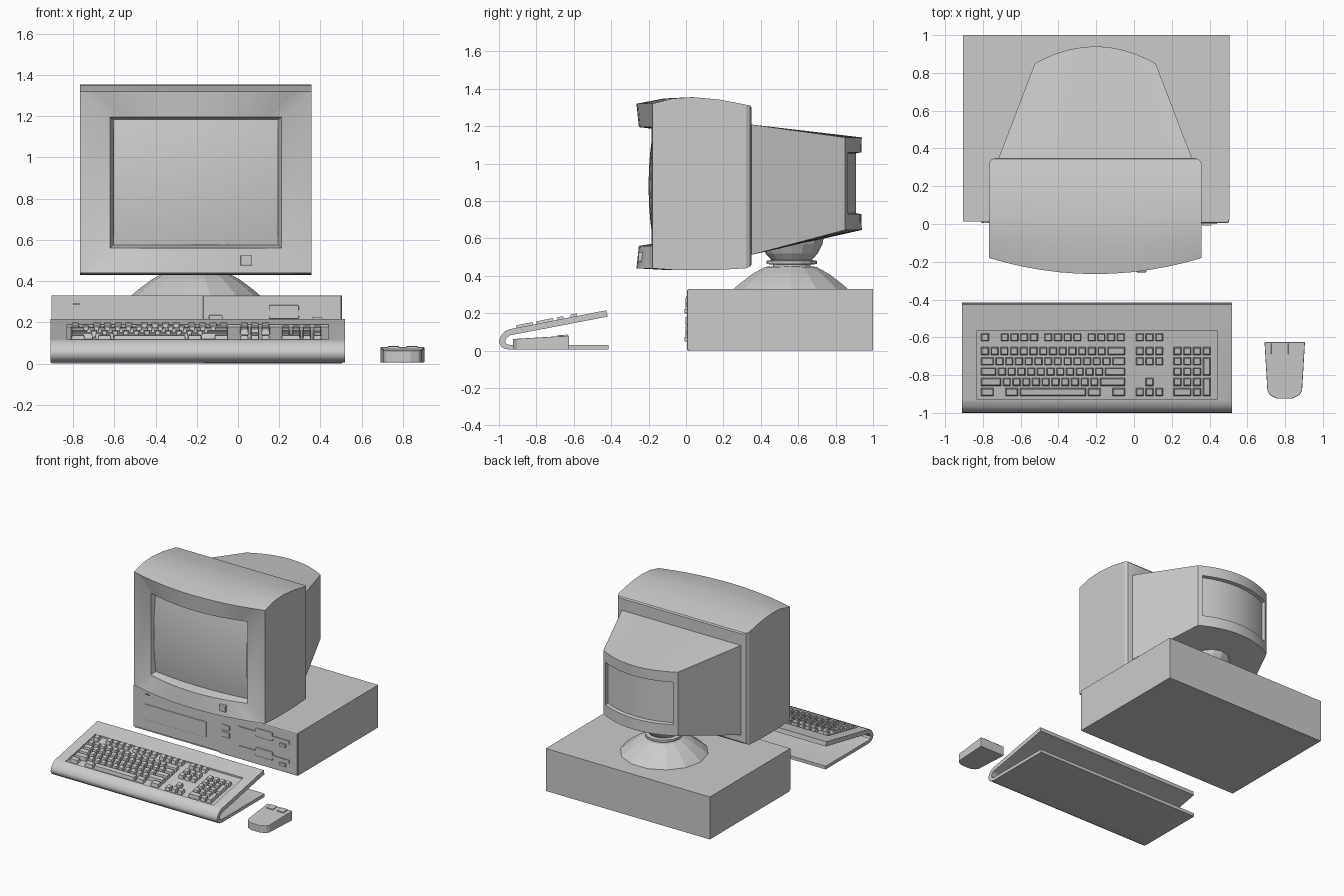
import bpy, bmesh, math

if "Cube" in bpy.data.objects:
    bpy.data.objects.remove(bpy.data.objects["Cube"])

CX = -0.205          # centre line of the computer
N = 12               # columns across curved monitor faces


def finish(name, bm, smooth=None, bevel=0):
    bmesh.ops.recalc_face_normals(bm, faces=bm.faces)
    me = bpy.data.meshes.new(name)
    bm.to_mesh(me)
    bm.free()
    ob = bpy.data.objects.new(name, me)
    bpy.context.collection.objects.link(ob)
    if bevel:
        m = ob.modifiers.new("bevel", 'BEVEL')
        m.width, m.segments, m.limit_method = bevel, 2, 'ANGLE'
    if smooth:
        bpy.ops.object.select_all(action='DESELECT')
        ob.select_set(True)
        bpy.context.view_layer.objects.active = ob
        bpy.ops.object.shade_smooth_by_angle(angle=math.radians(smooth))
    return ob


def block(bm, x0, x1, y0, y1, z0, z1, inset=0, zf=lambda y: 0):
    """Box whose top may be inset and whose height follows zf(y)."""
    rings = []
    for z, i in ((z0, 0), (z1, inset)):
        rings.append([bm.verts.new((x, y, z + zf(y))) for x, y in
                      ((x0 + i, y0 + i), (x1 - i, y0 + i), (x1 - i, y1 - i), (x0 + i, y1 - i))])
    a, b = rings
    bm.faces.new(a[::-1])
    bm.faces.new(b)
    for k in range(4):
        bm.faces.new((a[k], a[k - 3], b[k - 3], b[k]))


def boxes(name, specs, bevel=0):
    bm = bmesh.new()
    for s in specs:
        block(bm, *s)
    return finish(name, bm, bevel=bevel)


def lofted(name, specs, cap_front):
    """Skin over rings (half width, bottom z, top z, y at centre, y at edges)."""
    bm = bmesh.new()
    rings = []
    for hw, zb, zt, yc, ye in specs:
        us = [2 * i / N - 1 for i in range(N + 1)]
        row = lambda z, seq: [bm.verts.new((CX + hw * u, yc + (ye - yc) * u * u, z)) for u in seq]
        rings.append(row(zt, us) + row(zb, us[::-1]))
    m = 2 * (N + 1)
    for a, b in zip(rings, rings[1:]):
        for k in range(m):
            bm.faces.new((a[k], a[(k + 1) % m], b[(k + 1) % m], b[k]))
    for r in (rings[0], rings[-1]) if cap_front else rings[:1]:
        for k in range(N):
            bm.faces.new((r[k], r[k + 1], r[m - 2 - k], r[m - 1 - k]))
    return finish(name, bm, 25)


def prism_x(name, pts, x0, x1, smooth):
    bm = bmesh.new()
    f = bm.faces.new([bm.verts.new((x0, y, z)) for y, z in pts])
    ext = bmesh.ops.extrude_face_region(bm, geom=[f])
    bmesh.ops.translate(bm, vec=(x1 - x0, 0, 0),
                        verts=[v for v in ext['geom'] if isinstance(v, bmesh.types.BMVert)])
    return finish(name, bm, smooth)


def turned(name, profile, y, seg):
    bm = bmesh.new()
    vs = [bm.verts.new((CX + r, y, z)) for r, z in profile]
    es = [bm.edges.new(p) for p in zip(vs, vs[1:])]
    bmesh.ops.spin(bm, geom=vs + es, cent=(CX, y, 0), axis=(0, 0, 1),
                   angle=2 * math.pi, steps=seg)
    bmesh.ops.remove_doubles(bm, verts=bm.verts, dist=1e-4)
    return finish(name, bm)


# System case with front bezel halves
boxes("case_body", [(-0.905, 0.505, 0.02, 1.0, 0.0, 0.33)])
boxes("case_bezel_left", [(-0.905, -0.17, 0.012, 0.03, 0.012, 0.33)])
boxes("case_bezel_right", [(-0.17, 0.503, 0.006, 0.03, 0.0, 0.33)], 0.008)
boxes("bezel_strip", [(-0.80, -0.77, 0.004, 0.02, 0.285, 0.293)])

# Blank drive cover framed on the left bezel
boxes("drive_cover", [(-0.81, -0.28, 0.006, 0.02, 0.09, 0.21)], 0.004)

# Case buttons and two disk drives
boxes("case_buttons", [(-0.14, -0.075, -0.004, 0.02, z, z + 0.04) for z in (0.195, 0.14)], 0.004)
for i, z in enumerate((0.245, 0.095)):
    boxes(f"disk_slot_{i}", [(0.005, 0.44, -0.001, 0.02, z - 0.012, z + 0.012)])
    boxes(f"disk_grip_{i}", [(0.15, 0.295, -0.004, 0.02, z - 0.028, z + 0.038)], 0.005)
    boxes(f"disk_eject_{i}", [(0.36, 0.41, -0.008, 0.02, z - 0.045, z - 0.022)])

# Swivel stand
turned("stand_dome", [(0.315, 0.328), (0.275, 0.362), (0.21, 0.41), (0.14, 0.448), (0, 0.455)], 0.56, 14)
turned("stand_collar", [(0.10, 0.44), (0.10, 0.46), (0.135, 0.463), (0.135, 0.48), (0.10, 0.485)], 0.565, 16)
turned("stand_ball", [(0.10, 0.475), (0.14, 0.52), (0.165, 0.57), (0.172, 0.61), (0.15, 0.64), (0, 0.65)], 0.565, 16)

# Monitor front shell, including the mitred screen surround
lofted("monitor_shell", [
    (0.525, 0.46, 1.30, 0.35, 0.35), (0.55, 0.45, 1.31, 0.343, 0.343),
    (0.5625, 0.44, 1.315, 0.32, 0.32), (0.5625, 0.432, 1.342, 0.18, 0.18),
    (0.5625, 0.43, 1.355, 0.03, 0.04), (0.5625, 0.432, 1.348, -0.12, -0.07),
    (0.5625, 0.44, 1.32, -0.265, -0.18), (0.415, 0.56, 1.195, -0.252, -0.185),
    (0.395, 0.58, 1.18, -0.13, -0.13)], False)

# Monitor rear housing with recessed curved back panel
lofted("monitor_rear", [
    (0.515, 0.51, 1.21, 0.34, 0.34), (0.32, 0.645, 1.14, 0.94, 0.85),
    (0.29, 0.73, 1.06, 0.937, 0.866), (0.285, 0.735, 1.055, 0.91, 0.843)], True)

# Bulging screen glass
bm = bmesh.new()
bmesh.ops.create_grid(bm, x_segments=12, y_segments=10, size=1)
for v in bm.verts:
    u, w = v.co.x, v.co.y
    v.co = (CX + 0.4 * u, -0.2 + 0.03 * u * u + 0.025 * w * w, 0.88 + 0.305 * w)
finish("screen", bm, 30)

boxes("monitor_button", [(0.012, 0.066, -0.256, -0.21, 0.475, 0.525)], 0.005)

# Keyboard: a slab folded back under itself
keyboard = prism_x("keyboard_body", [
    (-0.425, 0.216), (-0.94, 0.115), (-0.965, 0.105), (-0.985, 0.086), (-0.998, 0.062), (-1.0, 0.045),
    (-0.99, 0.024), (-0.97, 0.01), (-0.94, 0.005), (-0.415, 0.005), (-0.415, 0.03), (-0.94, 0.03),
    (-0.96, 0.036), (-0.967, 0.05), (-0.96, 0.068), (-0.94, 0.082), (-0.418, 0.182)], -0.91, 0.52, 35)


def slope(y):
    return 0.115 + 0.196 * (y + 0.94)


# Sunken key tray
bm = bmesh.new()
block(bm, -0.83, 0.44, -0.93, -0.565, -0.012, 0.05, 0, slope)
cutter = finish("tray_cutter", bm)
cutter.hide_render = True
mod = keyboard.modifiers.new("tray", 'BOOLEAN')
mod.operation, mod.object, mod.solver = 'DIFFERENCE', cutter, 'EXACT'
bpy.context.view_layer.objects.active = keyboard
bpy.ops.object.modifier_apply(modifier="tray")
bpy.data.objects.remove(cutter)

# Keys
bm = bmesh.new()
P = 0.0515
ROWS = (-0.60, -0.673, -0.727, -0.782, -0.836, -0.89)


def key(x, y, w=1.0, h=1.0):
    block(bm, x + 0.005, x + w * P - 0.005, y - 0.021 - (h - 1) * 0.054, y + 0.021,
          -0.014, 0.014, 0.005, slope)


layout = ([1] * 13 + [2], [1.5] + [1] * 12 + [1.5], [1.75] + [1] * 11 + [2.25],
          [2.25] + [1] * 10 + [2.75], [1.5, -1, 1.5, 7, 1.5, -1, 1.5])   # negative = gap
for y, widths in zip(ROWS[1:], layout):
    x = -0.815
    for w in widths:
        if w > 0:
            key(x, y, w)
        x += abs(w) * P
key(-0.815, ROWS[0])
for x0 in (-0.71, -0.48, -0.25):
    for i in range(4):
        key(x0 + i * P, ROWS[0])
for i in range(3):
    for r in (0, 1, 2, 5):
        key(0.005 + i * P, ROWS[r])
    for r in range(1, 5):
        key(0.205 + i * P, ROWS[r])
key(0.005 + P, ROWS[4])
key(0.205, ROWS[5], 2)
key(0.205 + 2 * P, ROWS[5])
key(0.205 + 3 * P, ROWS[1])
for r in (2, 4):
    key(0.205 + 3 * P, ROWS[r], 1, 2)
finish("keyboard_keys", bm)

# Mouse: tapered outline with a top rising toward the buttons
bm = bmesh.new()
half = [(0.107, -0.625), (0.092, -0.88), (0.08, -0.905), (0.04, -0.925)]
pts = half + [(-x, y) for x, y in half[::-1]]
low = bm.faces.new([bm.verts.new((0.798 + x, y, 0.005)) for x, y in pts])
ext = bmesh.ops.extrude_face_region(bm, geom=[low])
for v in ext['geom']:
    if isinstance(v, bmesh.types.BMVert):
        v.co.z = 0.062 + 0.06 * (v.co.y + 0.925)
finish("mouse_body", bm, bevel=0.004)
bm = bmesh.new()
for x in (0.725, 0.815):
    block(bm, x, x + 0.058, -0.69, -0.63, 0.055, 0.068, 0.003, lambda y: 0.06 * (y + 0.925))
finish("mouse_buttons", bm)
